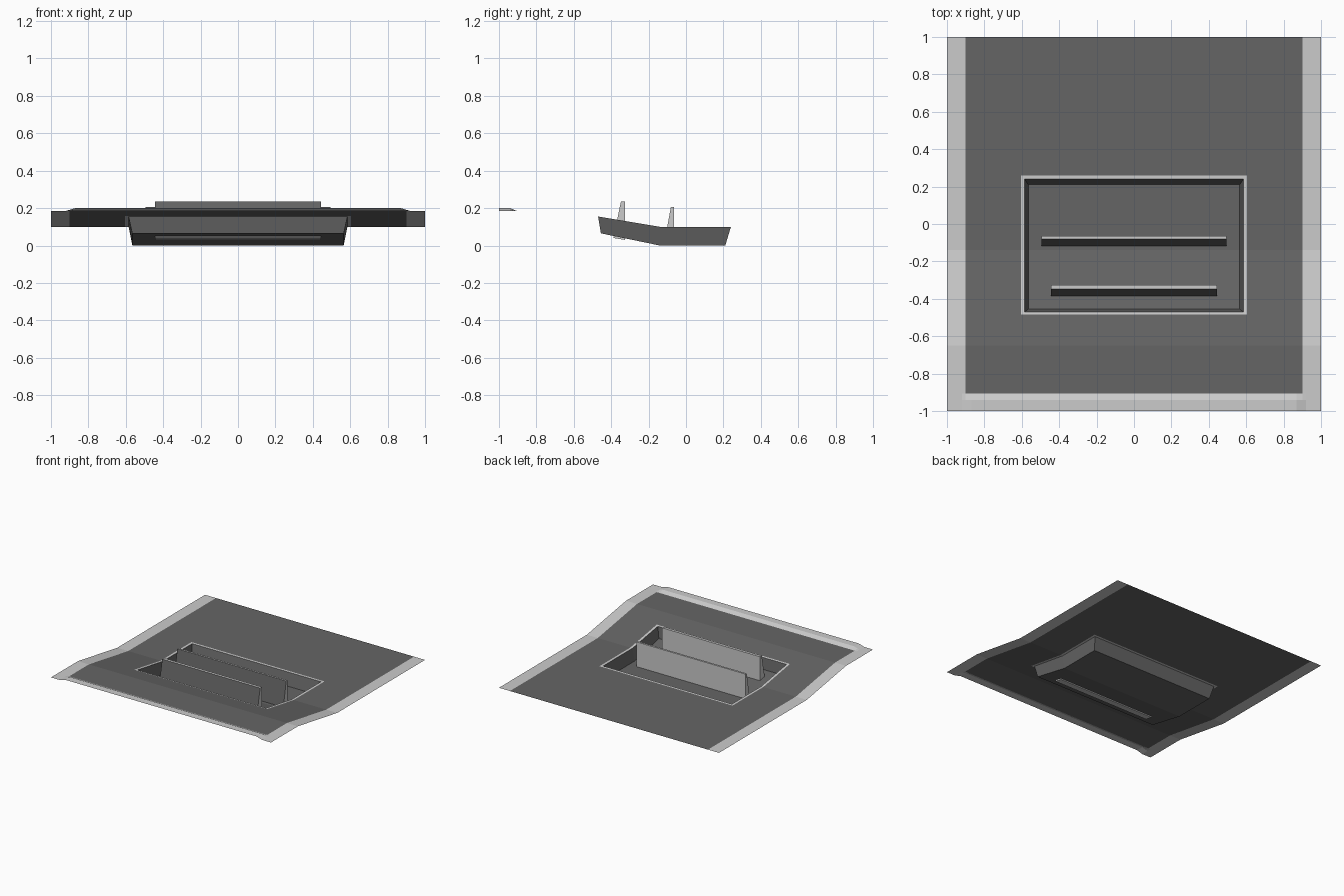
import bpy, bmesh

if "Cube" in bpy.data.objects:
    bpy.data.objects.remove(bpy.data.objects["Cube"])


def material(name, v):
    m = bpy.data.materials.new(name)
    m.diffuse_color = (v, v, v, 1)
    m.use_nodes = True
    m.node_tree.nodes["Principled BSDF"].inputs["Base Color"].default_value = m.diffuse_color
    return m


dark = material("dark_grey", 0.13)
light = material("light_grey", 0.8)


def make(name, verts, faces, mats, merge=False):
    me = bpy.data.meshes.new(name)
    me.from_pydata(verts, [], faces)
    for m in mats:
        me.materials.append(m)
    bm = bmesh.new()
    bm.from_mesh(me)
    if merge:
        bmesh.ops.remove_doubles(bm, verts=bm.verts, dist=1e-5)
    bm.to_mesh(me)
    bm.free()
    ob = bpy.data.objects.new(name, me)
    bpy.context.collection.objects.link(ob)
    return ob


def ramp(t, a, b):
    return min(1, max(0, (t - a) / (b - a)))


def height(x, y):
    # flat floor, slope, raised flat front, slight lip on the front edge
    z = 0.1 + 0.085 * ramp(-y, 0.14, 0.65)
    return z + 0.015 * ramp(-y, 0.905, 0.94) * ramp(-abs(x), -0.92, -0.87)


half = [0.585, 0.605, 0.87, 0.9, 0.92, 1]
XS = [-x for x in reversed(half)] + half
YS = [-1, -0.94, -0.905, -0.65, -0.485, -0.47, -0.14, 0.24, 0.26, 1]


def region(x, y):
    if abs(x) < 0.585 and -0.47 < y < 0.24:
        return "opening"
    if abs(x) < 0.605 and -0.485 < y < 0.26:
        return "tray_rim"
    if abs(x) > 0.9 or y < -0.905:
        return "border"
    return "ground_sheet"


# Ground sheet, its pale border and the pale rim around the opening
for name, mat in (("ground_sheet", dark), ("border", light), ("tray_rim", light)):
    verts, faces = [], []
    for x0, x1 in zip(XS, XS[1:]):
        for y0, y1 in zip(YS, YS[1:]):
            if region((x0 + x1) / 2, (y0 + y1) / 2) == name:
                n = len(verts)
                verts += [(x, y, height(x, y)) for x, y in
                          ((x0, y0), (x1, y0), (x1, y1), (x0, y1))]
                faces.append((n, n + 1, n + 2, n + 3))
    make(name, verts, faces, [mat], merge=True)

# Recessed tray: three cross-sections (top y, bottom y, bottom z)
verts, faces = [], []
for yt, yb, zb in ((-0.47, -0.455, 0.065), (-0.14, -0.14, 0), (0.24, 0.21, 0)):
    zt = height(0, yt)
    verts += [(-0.585, yt, zt), (-0.565, yb, zb), (0.565, yb, zb), (0.585, yt, zt)]
for s in (0, 4):
    faces += [(s + i, s + i + 1, s + i + 5, s + i + 4) for i in range(3)]
faces += [(0, 3, 2, 1), (8, 9, 10, 11)]
make("tray", verts, faces, [dark])


# Upright fins: side profile extruded across x, dark front face
def fin(name, w, profile):
    verts = [(x, y, z) for x in (-w, w) for y, z in profile]
    faces = [(3, 2, 1, 0), (4, 5, 6, 7)]
    faces += [(i, (i + 1) % 4, (i + 1) % 4 + 4, i + 4) for i in range(4)]
    ob = make(name, verts, faces, [light, dark])
    ob.data.polygons[5].material_index = 1


fin("front_fin", 0.445, [(-0.388, 0.04), (-0.325, 0.03), (-0.325, 0.235), (-0.348, 0.235)])
fin("rear_fin", 0.495, [(-0.118, 0.002), (-0.065, 0.002), (-0.065, 0.205), (-0.081, 0.205)])
